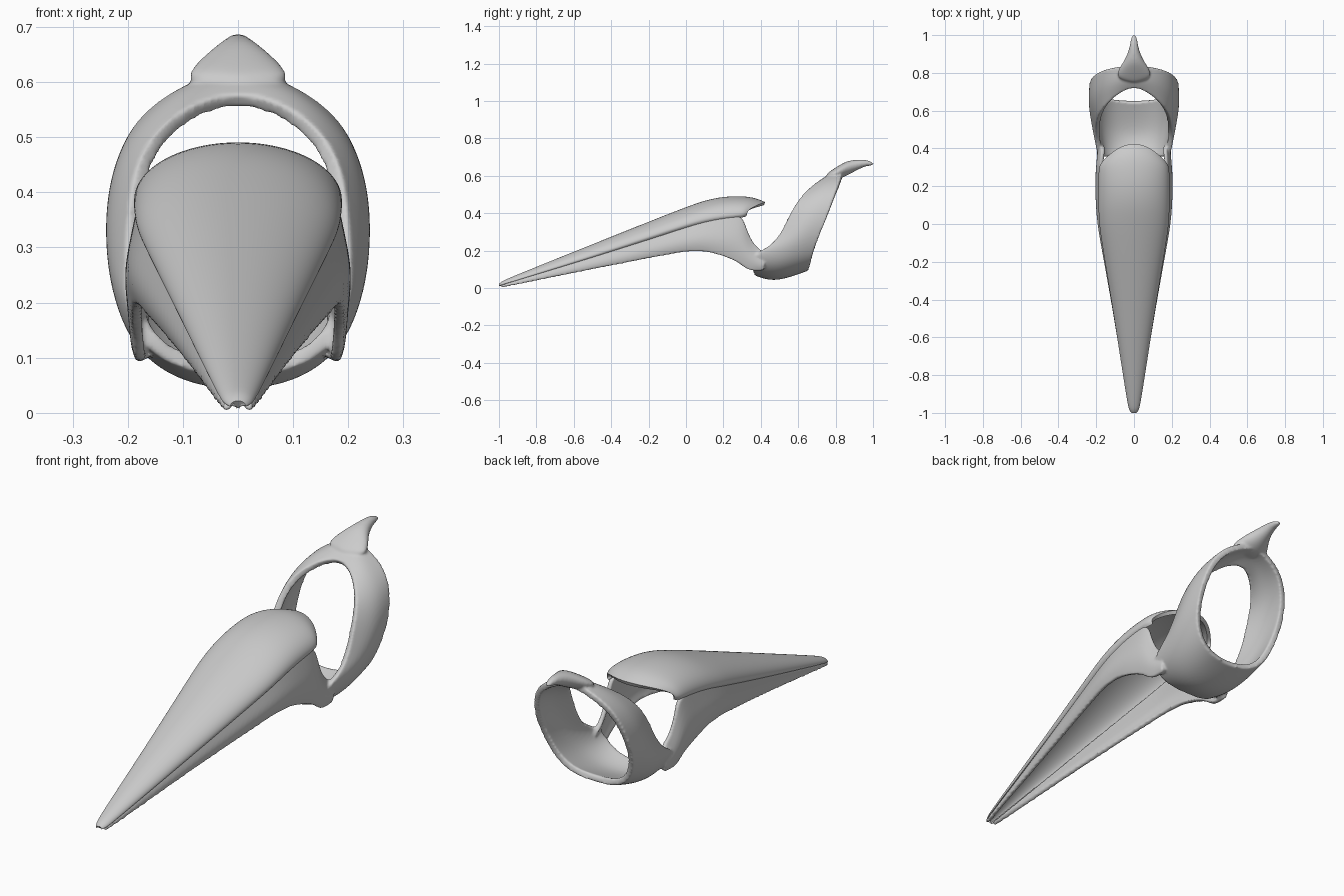
import bpy, bmesh, math

cube = bpy.data.objects.get("Cube")
if cube:
    bpy.data.objects.remove(cube)

grey = bpy.data.materials.new("plain_grey")
grey.use_nodes = True
grey.diffuse_color = (0.6, 0.6, 0.6, 1)
grey.node_tree.nodes["Principled BSDF"].inputs["Base Color"].default_value = (0.6, 0.6, 0.6, 1)


def sheet(name, rows, thickness, levels=2):
    """Half sheet through rows of points, mirrored in x, smoothed and thickened inward."""
    bm = bmesh.new()
    grid = [[bm.verts.new(p) for p in row] for row in rows]
    for a, b in zip(grid, grid[1:]):
        for i in range(len(a) - 1):
            bm.faces.new((a[i], a[i + 1], b[i + 1], b[i]))
    mesh = bpy.data.meshes.new(name)
    bm.to_mesh(mesh)
    bm.free()
    obj = bpy.data.objects.new(name, mesh)
    bpy.context.collection.objects.link(obj)
    mesh.materials.append(grey)
    mirror = obj.modifiers.new("mirror", 'MIRROR')
    mirror.merge_threshold = 0.001
    sub = obj.modifiers.new("subdivide", 'SUBSURF')
    sub.levels = sub.render_levels = levels
    if thickness:
        solid = obj.modifiers.new("thickness", 'SOLIDIFY')
        solid.thickness = thickness
        solid.offset = -1
    return obj


def select(objs):
    bpy.ops.object.select_all(action='DESELECT')
    for o in objs:
        o.select_set(True)
    bpy.context.view_layer.objects.active = objs[0]


# Beak top: half-elliptic sections (y, side z, top z, half width, rear sweep)
cap_stations = [
    (-1.0, .012, .022, .014, 0), (-.985, .018, .036, .026, 0), (-.95, .03, .053, .036, 0),
    (-.5, .17, .235, .105, 0), (-.1, .303, .395, .173, 0), (0, .335, .433, .187, 0),
    (.1, .363, .47, .191, 0), (.2, .38, .49, .191, 0), (.3, .388, .493, .19, .02),
    (.37, .392, .484, .184, .06), (.425, .396, .46, .172, .1)]
cap_rows = []
for y, side, top, w, sweep in cap_stations:
    row = []
    for i in range(8):
        t = math.pi / 2 * i / 7
        s = math.sin(t)
        row.append((w * s, y - sweep * s * s, side + (top - side) * math.cos(t)))
    row.append((w * .93, y - sweep, side - .07 * w))
    cap_rows.append(row)
beak_top = sheet("beak_top", cap_rows, .018)

# Beak side walls: (upper y, upper z, lower y, lower z, half width)
wall_stations = [
    (-.99, .018, -.99, .0, .025), (-.95, .03, -.95, .008, .033), (-.5, .172, -.5, .1, .1),
    (-.1, .306, -.1, .178, .17), (0, .338, 0, .195, .186), (.1, .366, .1, .198, .194),
    (.2, .383, .2, .172, .197), (.3, .4, .27, .143, .195), (.325, .32, .33, .095, .19),
    (.36, .235, .37, .09, .188), (.42, .195, .42, .09, .185)]
wall_rows = []
for uy, uz, ly, lz, w in wall_stations:
    row = []
    for f, scale in ((0, .92), (.25, .98), (.55, 1.05), (.8, 1.04), (1, .98)):
        row.append((w * scale, uy + (ly - uy) * f, uz + (lz - uz) * f))
    wall_rows.append(row)
walls = sheet("beak_sides", wall_rows, .02)

# Ring band: front rim, middle and back rim, from the floor up to the crown
ring_rows = [
    [(0, .37, .065), (0, .47, .02), (0, .65, .09)],
    [(.1, .36, .075), (.11, .48, .04), (.11, .66, .1)],
    [(.175, .35, .12), (.193, .5, .105), (.18, .672, .15)],
    [(.2, .37, .19), (.23, .55, .19), (.217, .69, .22)],
    [(.205, .48, .24), (.247, .6, .28), (.237, .725, .31)],
    [(.2, .545, .38), (.245, .65, .39), (.235, .77, .42)],
    [(.18, .6, .478), (.213, .7, .495), (.195, .805, .53)],
    [(.11, .67, .55), (.122, .74, .587), (.11, .83, .592)],
    [(0, .74, .59), (0, .79, .63), (0, .84, .635)]]
ring = sheet("ring", ring_rows, .028, 3)

# Crest: tapering half-elliptic loft sweeping back from the crown (y, z, half width, half height)
crest_stations = [
    (.75, .6, .01, .008), (.77, .603, .1, .022), (.82, .62, .085, .038), (.86, .64, .055, .04),
    (.91, .658, .03, .03), (.96, .67, .02, .018), (.995, .664, .014, .01), (1.004, .663, .002, .002)]
crest_rows = []
for y, z, w, h in crest_stations:
    angles = [math.pi * i / 8 for i in range(9)]
    crest_rows.append([(w * math.sin(a) if 0 < i < 8 else 0, y, z + h * math.cos(a))
                       for i, a in enumerate(angles)])
crest = sheet("crest", crest_rows, 0)

# Close the two small open ends of the crest
for row, flip in ((crest_rows[0], False), (crest_rows[-1], True)):
    bm = bmesh.new()
    bm.from_mesh(crest.data)
    bm.verts.ensure_lookup_table()
    start = len(bm.verts) - 9 if flip else 0
    loop = [bm.verts[start + i] for i in range(9)]
    bm.faces.new(loop if flip else loop[::-1])
    bm.to_mesh(crest.data)
    bm.free()

# Blend side walls, ring and crest into one smooth body
parts = [ring, walls, crest]
select(parts)
bpy.ops.object.convert(target='MESH')
select(parts)
bpy.ops.object.join()
ring.name = "ring_and_sides"
remesh = ring.modifiers.new("blend", 'REMESH')
remesh.mode = 'VOXEL'
remesh.voxel_size = .006
remesh.use_smooth_shade = True
smooth = ring.modifiers.new("soften", 'SMOOTH')
smooth.factor = .5
smooth.iterations = 6

# Smooth shading
select([beak_top])
bpy.ops.object.convert(target='MESH')
bpy.ops.object.shade_smooth_by_angle(angle=math.radians(40))
